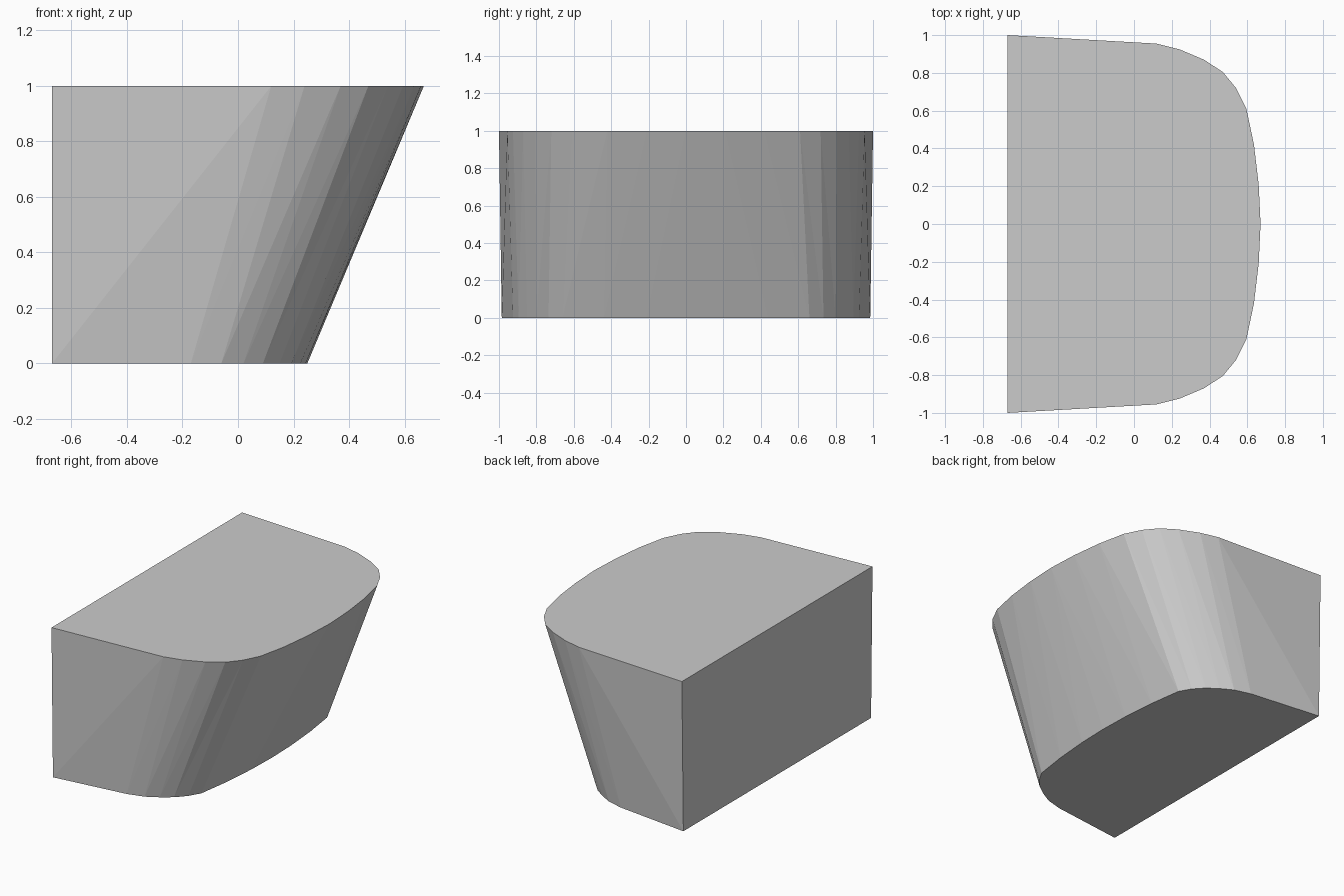
import bpy, bmesh

if "Cube" in bpy.data.objects:
    bpy.data.objects.remove(bpy.data.objects["Cube"])

# Half outlines (x, y) from the back corner to the middle of the rounded front
TOP = [(-0.67, 1.0), (0.12, 0.955), (0.24, 0.925), (0.37, 0.87), (0.47, 0.805),
       (0.54, 0.72), (0.595, 0.61), (0.635, 0.42), (0.66, 0.21), (0.67, 0.0)]
BOTTOM = [(-0.67, 0.985), (-0.17, 0.925), (-0.06, 0.895), (0.02, 0.85), (0.09, 0.80),
          (0.15, 0.735), (0.193, 0.66), (0.225, 0.44), (0.244, 0.21), (0.25, 0.0)]


def full_outline(half):
    """Mirror a half outline across y = 0."""
    return half + [(x, -y) for x, y in reversed(half[:-1])]


bm = bmesh.new()
top = [bm.verts.new((x, y, 1.0)) for x, y in full_outline(TOP)]
bottom = [bm.verts.new((x, y, 0.0)) for x, y in full_outline(BOTTOM)]
n = len(top)

# Flat caps
bm.faces.new(top)
bm.faces.new(bottom)

# Walls, split from the lower back corners towards the upper curve
for i in range(n):
    j = (i + 1) % n
    if i == n - 1:
        bm.faces.new((bottom[i], bottom[j], top[j], top[i]))
    elif i < n // 2:
        bm.faces.new((bottom[i], top[j], top[i]))
        bm.faces.new((bottom[i], bottom[j], top[j]))
    else:
        bm.faces.new((bottom[j], top[j], top[i]))
        bm.faces.new((bottom[i], bottom[j], top[i]))

bmesh.ops.recalc_face_normals(bm, faces=bm.faces[:])
mesh = bpy.data.meshes.new("tapered_block")
bm.to_mesh(mesh)
bm.free()
block = bpy.data.objects.new("tapered_block", mesh)
bpy.context.collection.objects.link(block)
